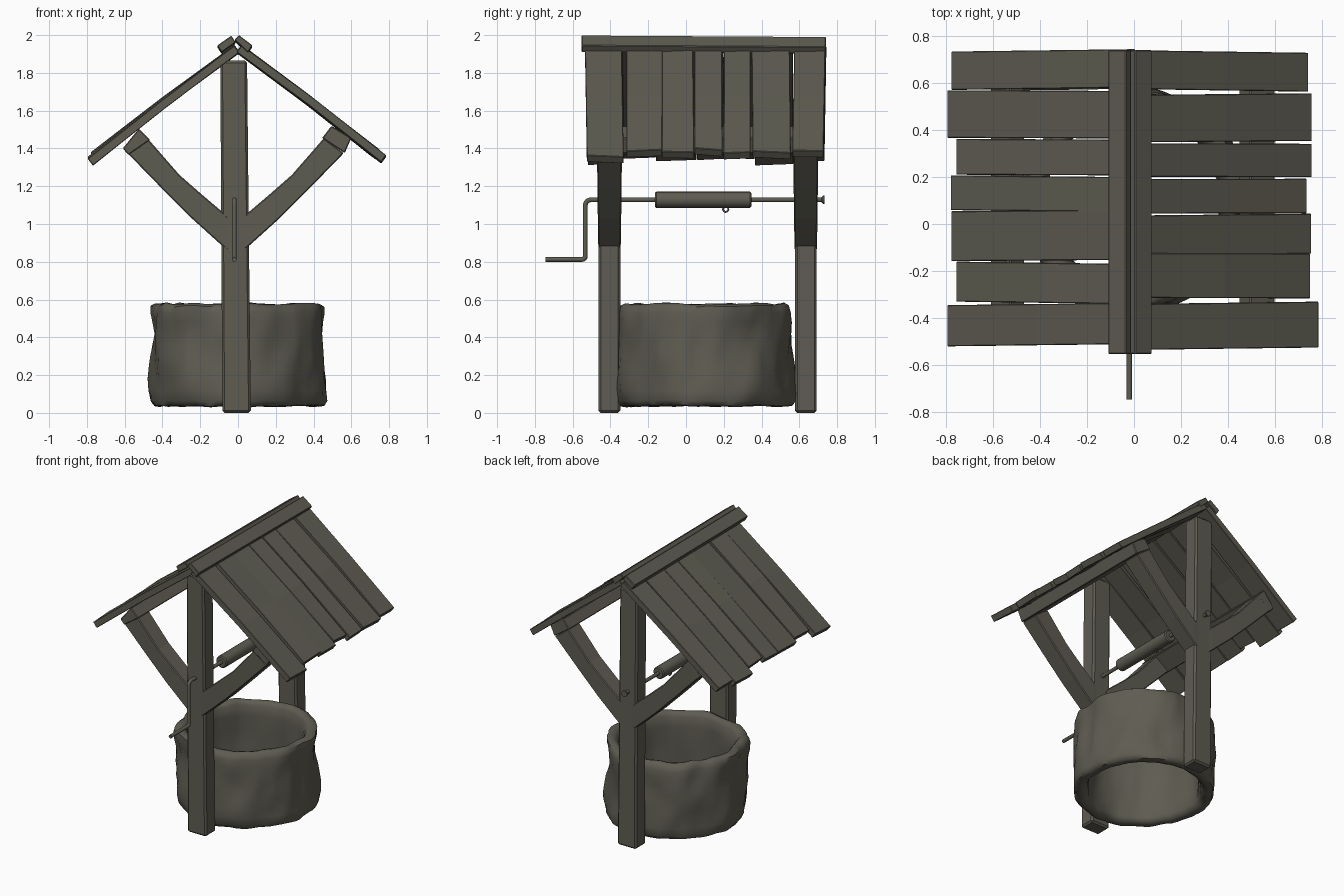
import bpy, bmesh, math, random
from mathutils import Vector, noise

if "Cube" in bpy.data.objects:
    bpy.data.objects.remove(bpy.data.objects["Cube"])

random.seed(4)
mat = bpy.data.materials.new("weathered_grey_brown")
mat.diffuse_color = (0.112, 0.107, 0.083, 1)
mat.use_nodes = True
mat.node_tree.nodes["Principled BSDF"].inputs["Base Color"].default_value = mat.diffuse_color
AX, AZ = -0.02, 1.128        # windlass axis


def finish(name, bm, bevel=0.0, smooth=None):
    bmesh.ops.recalc_face_normals(bm, faces=bm.faces)
    me = bpy.data.meshes.new(name)
    bm.to_mesh(me)
    bm.free()
    me.materials.append(mat)
    ob = bpy.data.objects.new(name, me)
    bpy.context.collection.objects.link(ob)
    if bevel:
        m = ob.modifiers.new("bevel", 'BEVEL')
        m.width, m.segments = bevel, 1
    if smooth:
        bpy.ops.object.select_all(action='DESELECT')
        ob.select_set(True)
        bpy.context.view_layer.objects.active = ob
        bpy.ops.object.shade_smooth_by_angle(angle=math.radians(smooth))
    return ob


def loft(name, rings, bevel=0.0, smooth=None, closed=False):
    """Skin a list of equal-length point loops; cap the ends unless closed."""
    bm = bmesh.new()
    vs = [[bm.verts.new(p) for p in r] for r in rings]
    n, k = len(rings), len(rings[0])
    for i in range(n if closed else n - 1):
        a, b = vs[i], vs[(i + 1) % n]
        for j in range(k):
            bm.faces.new((a[j], a[(j + 1) % k], b[(j + 1) % k], b[j]))
    if not closed:
        bm.faces.new(vs[0])
        bm.faces.new(vs[-1])
    return finish(name, bm, bevel, smooth)


def lathe_y(name, profile, sides=16):
    """Turned part on the windlass axis from (y, radius) pairs."""
    loft(name, [[(AX + r * math.cos(2 * math.pi * j / sides), y,
                  AZ + r * math.sin(2 * math.pi * j / sides)) for j in range(sides)]
                for y, r in profile], smooth=40)


# Lumpy stone ring, open at top and bottom
prof = [(.375, .07), (.39, .045), (.42, .035), (.45, .04), (.466, .065), (.468, .12),
        (.464, .18), (.460, .24), (.456, .30), (.454, .36), (.454, .42), (.455, .48),
        (.454, .53), (.445, .565), (.42, .578), (.395, .572), (.378, .55),
        (.37, .47), (.37, .36), (.37, .25), (.37, .15)]
SEG = 72
rings = []
for i in range(SEG):
    a = 2 * math.pi * i / SEG
    c, s = math.cos(a), math.sin(a)
    ring = []
    for r, z in prof:
        outer = 1 if r > .4 else .7
        d = .028 * noise.noise(Vector((c * 2.6, s * 2.6, z * 4)))
        d += .014 * noise.noise(Vector((c * 6 + 9, s * 6, z * 8)))
        dz = .012 * noise.noise(Vector((c * 4, s * 4, 3 + round(z)))) if z > .5 or z < .08 else 0
        r += d * outer
        ring.append((r * c, .105 + r * s, z + dz))
    rings.append(ring)
loft("stone_well_wall", rings, smooth=50, closed=True)

# Posts, with a slight lean
for name, y0, y1 in (("front_post", -.463, -.348), ("back_post", .577, .692)):
    loft(name, [[(x0, y0, z), (x1, y0, z), (x1, y1, z), (x0, y1, z)]
                for x0, x1, z in ((-.083, .068, 0), (-.088, .058, .9), (-.094, .048, 1.865))],
         bevel=.012)

# Curved braces: (lower edge, upper edge) stations from post to roof
brace = [((.03, .855), (.03, 1.035)), ((.07, .89), (.07, 1.07)), ((.225, 1.03), (.17, 1.155)),
         ((.385, 1.19), (.29, 1.26)), ((.565, 1.375), (.46, 1.455))]
for end, yc in (("front", -.405), ("back", .634)):
    for side, sx, off in (("left", -1, -.02), ("right", 1, -.005)):
        rs = []
        for i, ((xl, zl), (xu, zu)) in enumerate(brace):
            h = .058 + .002 * i
            rs.append([(sx * xl + off, yc - h, zl), (sx * xl + off, yc + h, zl),
                       (sx * xu + off, yc + h, zu), (sx * xu + off, yc - h, zu)])
        loft(f"{end}_{side}_brace", rs, bevel=.006)

# Purlins under the planks
for side, prf in (("left", [(-.61, 1.40), (-.525, 1.505), (-.465, 1.445), (-.58, 1.365)]),
                  ("right", [(.445, 1.455), (.495, 1.52), (.60, 1.455), (.565, 1.375)])):
    loft(f"{side}_purlin", [[(x, y, z) for x, z in prf] for y in (-.475, .70)], bevel=.005)

# Roof planks: (front y, back y, eave x)
left = [(-.515, -.34, .795), (-.335, -.165, .757), (-.155, .057, .778), (.055, .203, .78),
        (.208, .36, .757), (.365, .567, .795), (.575, .738, .778)]
right = [(-.53, -.335, .785), (-.315, -.125, .75), (-.13, .04, .755), (.045, .192, .735),
         (.2, .342, .757), (.35, .552, .757), (.568, .733, .742)]
for side, sx, planks in (("left", -1, left), ("right", 1, right)):
    for n, (y0, y1, xe) in enumerate(planks, 1):
        lift = random.uniform(-.012, .008)      # uneven seating
        skew = random.uniform(-.006, .006)
        rs = []
        for t in (0, .5, 1):
            x = .02 + (xe - .02) * t
            z = 1.945 - .757 * (x - .02) + lift * t + .008 * math.sin(math.pi * t)
            lower = (x - .027, z - .036)
            w = skew * (t - .5) * 2
            tilt = random.uniform(-.006, .006)
            rs.append([(sx * x, y0 + w, z + tilt), (sx * x, y1 + w, z - tilt),
                       (sx * lower[0], y1 + w, lower[1] - tilt),
                       (sx * lower[0], y0 + w, lower[1] + tilt)])
        loft(f"{side}_roof_plank_{n}", rs, bevel=.003)

# Ridge caps
for side, prf in (("left", [(-.11, 1.945), (-.035, 1.997), (-.012, 1.962), (-.087, 1.908)]),
                  ("right", [(-.018, 1.975), (.005, 2.0), (.077, 1.945), (.052, 1.908)])):
    loft(f"{side}_ridge_cap", [[(x, y, z - d) for x, z in prf]
                               for y, d in ((-.553, 0), (.1, .004), (.74, .008))], bevel=.004)

# Windlass drum and the end stop behind the back post
lathe_y("windlass_drum", [(-.165, .036), (-.157, .043), (.338, .043), (.346, .036)], 20)
lathe_y("axle_end_stop", [(.705, .012), (.718, .013), (.726, .022), (.734, .022)], 12)

# Axle and crank: one bent rod
path = [(.72, AZ), (-.505, AZ)]
path += [(-.505 - .028 * math.sin(a), AZ - .028 + .028 * math.cos(a))
         for a in (math.pi / 8 * i for i in range(1, 5))]
path += [(-.533, .83)]
path += [(-.551 + .018 * math.cos(a), .83 - .018 * math.sin(a))
         for a in (math.pi / 8 * i for i in range(1, 5))]
path += [(-.745, .812)]
rs = []
for i, (y, z) in enumerate(path):
    p, q = path[max(i - 1, 0)], path[min(i + 1, len(path) - 1)]
    t = Vector((0, q[0] - p[0], q[1] - p[1])).normalized()
    u = Vector((1, 0, 0))
    v = t.cross(u)
    rs.append([Vector((AX, y, z)) + .0125 * (math.cos(b) * u + math.sin(b) * v)
               for b in (2 * math.pi * j / 12 for j in range(12))])
loft("axle_and_crank", rs, smooth=50)

# Small rope ring below the drum
rs = []
for i in range(16):
    a = 2 * math.pi * i / 16
    rs.append([(AX + .005 * math.sin(b), .21 + (.014 + .005 * math.cos(b)) * math.cos(a),
                1.078 + (.014 + .005 * math.cos(b)) * math.sin(a))
               for b in (2 * math.pi * j / 8 for j in range(8))])
loft("rope_ring", rs, smooth=60, closed=True)
